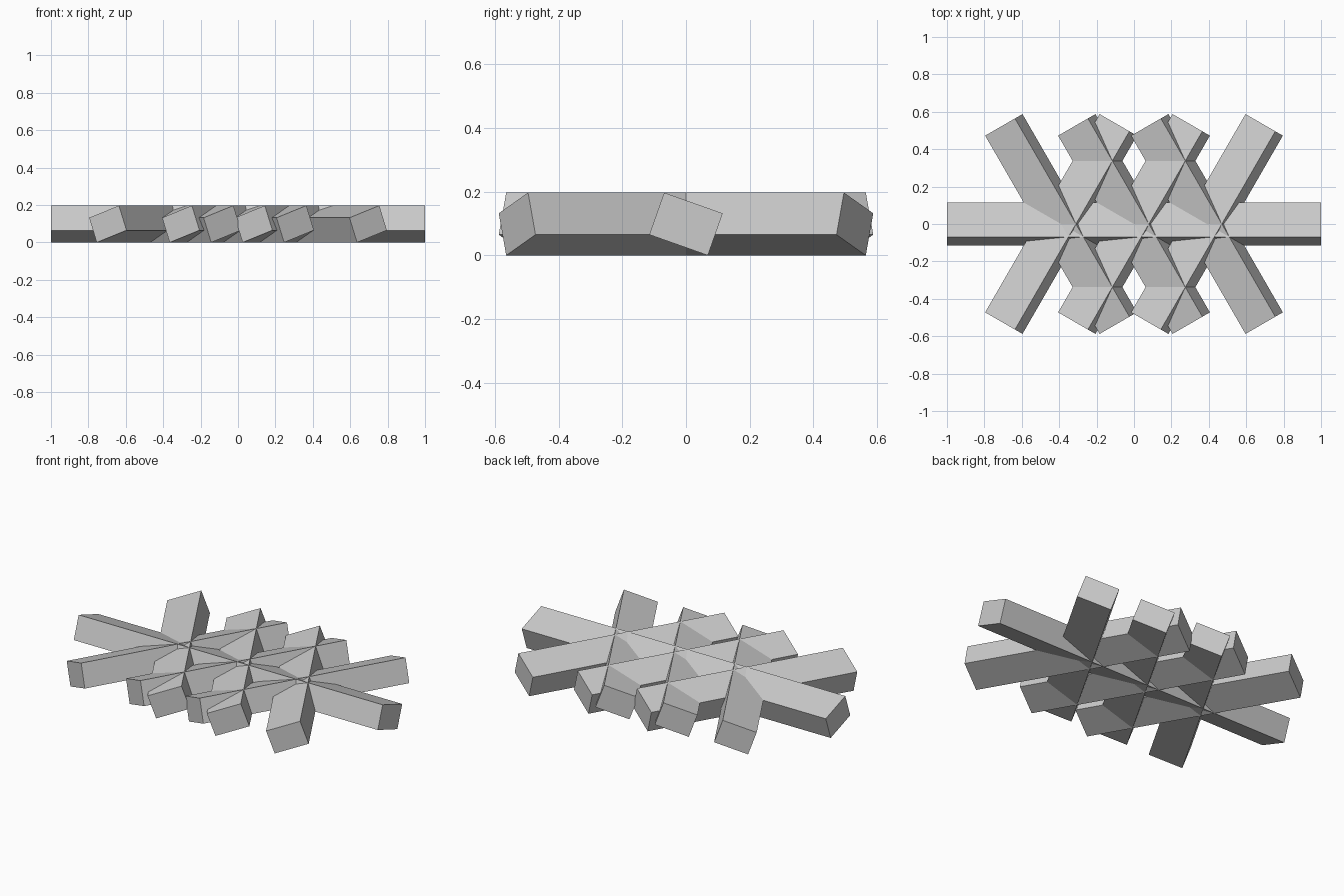
import bpy
from math import radians
from mathutils import Matrix

cube = bpy.data.objects.get("Cube")
if cube:
    bpy.data.objects.remove(cube, do_unlink=True)

# Single plain grey
grey = bpy.data.materials.new("light_grey")
grey.use_nodes = True
colour = (0.6, 0.6, 0.6, 1)
grey.diffuse_color = colour
grey.node_tree.nodes["Principled BSDF"].inputs["Base Color"].default_value = colour

WIDTH, THICKNESS, ROLL = 0.195, 0.14, radians(-19.5)
MID_HEIGHT = 0.0985
SPACING = 0.39


def bar(name, length, x, heading):
    """Rectangular bar rolled about its own length, then turned about z."""
    bpy.ops.mesh.primitive_cube_add(size=1)
    obj = bpy.context.object
    obj.name = name
    obj.data.transform(
        Matrix.Translation((x, 0, MID_HEIGHT))
        @ Matrix.Rotation(radians(heading), 4, "Z")
        @ Matrix.Rotation(ROLL, 4, "X")
        @ Matrix.Diagonal((length, WIDTH, THICKNESS, 1)))
    obj.data.materials.append(grey)


# Long central bar
bar("long_bar", 2, 0, 0)

# Three crossed pairs of shorter bars
for place, step in (("right", -1), ("middle", 0), ("left", 1)):
    for lean, heading in (("forward", 60), ("backward", 120)):
        bar(f"{place}_{lean}_cross_bar", 1.224, step * SPACING, heading)
